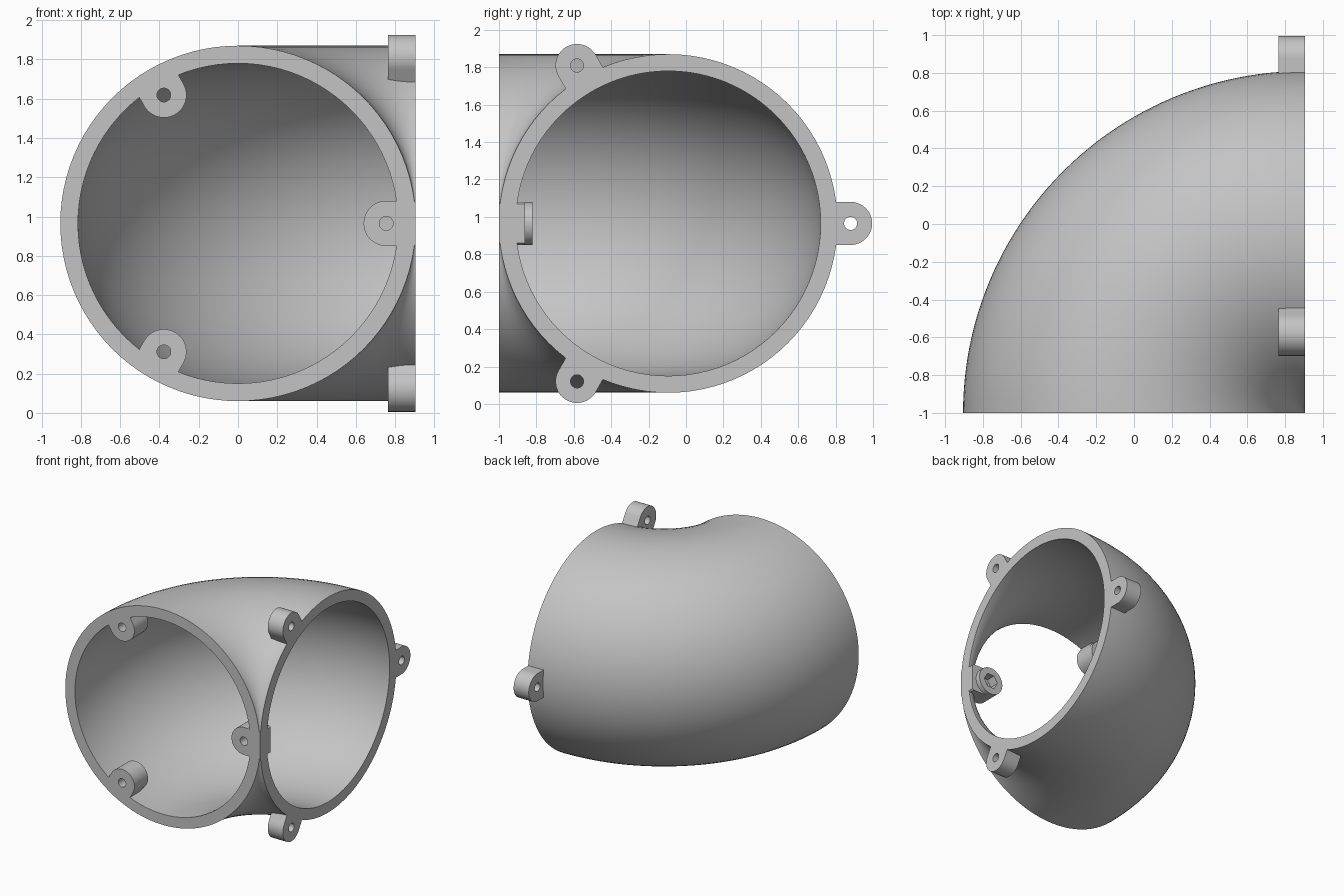
import bpy, bmesh
from math import sin, cos, pi, radians
from mathutils import Vector

cube = bpy.data.objects.get("Cube")
if cube:
    bpy.data.objects.remove(cube, do_unlink=True)

R_OUT, R_IN = 0.905, 0.815        # pipe radii; bend radius equals R_OUT
MID_Z = 0.965
LUG_R, HOLE_R, HEX_R = 0.115, 0.035, 0.065
LUG_DEPTH = 0.14

grey = bpy.data.materials.new("plain_grey")
grey.use_nodes = True
colour = (0.55, 0.55, 0.55, 1)
grey.diffuse_color = colour
grey.node_tree.nodes["Principled BSDF"].inputs["Base Color"].default_value = colour


def loft(name, rings, closed=True):
    """Skin equal-length rings of points; closed joins the last to the first."""
    bm = bmesh.new()
    loops = [[bm.verts.new(p) for p in ring] for ring in rings]
    n = len(rings[0])
    pairs = list(zip(loops, loops[1:]))
    if closed:
        pairs.append((loops[-1], loops[0]))
    else:
        bm.faces.new(loops[0])
        bm.faces.new(loops[-1])
    for a, b in pairs:
        for i in range(n):
            j = (i + 1) % n
            bm.faces.new((a[i], a[j], b[j], b[i]))
    bmesh.ops.remove_doubles(bm, verts=bm.verts, dist=0.0001)
    bmesh.ops.recalc_face_normals(bm, faces=bm.faces)
    mesh = bpy.data.meshes.new(name)
    bm.to_mesh(mesh)
    bm.free()
    mesh.materials.append(grey)
    obj = bpy.data.objects.new(name, mesh)
    bpy.context.collection.objects.link(obj)
    bpy.ops.object.select_all(action='DESELECT')
    obj.select_set(True)
    bpy.context.view_layer.objects.active = obj
    bpy.ops.object.shade_smooth_by_angle(angle=radians(30))
    return obj


# Hollow quarter-turn elbow, swept about a vertical axis at the inner corner
def pipe_ring(radius, sweep, count=96):
    ring = []
    for i in range(count):
        a = 2 * pi * i / count
        rho = R_OUT - radius * cos(a)
        ring.append((R_OUT - rho * cos(sweep), -1 + rho * sin(sweep),
                     MID_Z + radius * sin(a)))
    return ring


STEPS = 48
sweeps = [pi / 2 * i / STEPS for i in range(STEPS + 1)]
loft("elbow_shell", [pipe_ring(R_OUT, s) for s in sweeps]
     + [pipe_ring(R_IN, s) for s in reversed(sweeps)])


# Lug outlines, given as radius at an angle from the direction of the wall
def round_outline(radius):
    return lambda a: radius


def tongue_outline(reach):
    def radius(a):
        if cos(a) < 1e-6:
            return LUG_R
        return min(LUG_R / max(abs(sin(a)), 1e-6), reach / cos(a))
    return radius


def hex_outline(a):
    return HEX_R * cos(pi / 6) / cos(a % (pi / 3) - pi / 6)


def lug(name, centre, to_wall, inward, profile):
    side = inward.cross(to_wall)
    angles = [2 * pi * i / 72 for i in range(72)]
    loft(name, [[centre + inward * depth
                 + (to_wall * cos(a) + side * sin(a)) * outline(a)
                 for a in angles] for outline, depth in profile])


X, Y, Z = Vector((1, 0, 0)), Vector((0, 1, 0)), Vector((0, 0, 1))
front_mid = Vector((0, -1, MID_Z))
side_mid = Vector((R_OUT, -0.095, MID_Z))
hole, boss = round_outline(HOLE_R), round_outline(LUG_R)

for i, place in enumerate(("middle", "upper", "lower")):
    turn = 2 * pi * i / 3

    # Inner lugs of the front opening, with a hexagonal nut pocket behind
    radial = X * cos(turn) + Z * sin(turn)
    tongue = tongue_outline(0.15 if i == 0 else 0.11)
    lug("front_lug_" + place, front_mid + radial * 0.755, radial, Y,
        [(tongue, 0), (tongue, LUG_DEPTH), (boss, LUG_DEPTH), (boss, 0.18),
         (hex_outline, 0.18), (hex_outline, 0.1), (hole, 0.1), (hole, 0)])

    # Outer lugs of the side opening, with plain screw holes
    radial = Y * cos(turn) + Z * sin(turn)
    tongue = tongue_outline(0.12)
    lug("side_lug_" + place, side_mid + radial * 0.975, -radial, -X,
        [(tongue, 0), (tongue, LUG_DEPTH), (hole, LUG_DEPTH), (hole, 0)])

    # Thin curved lip running on behind the upper and lower side lugs
    if i:
        rings = []
        for k in range(9):
            a = turn + 0.11 * (k - 4) / 4
            d = Y * cos(a) + Z * sin(a)
            rings.append([side_mid + d * r - X * depth for r, depth in
                          ((0.885, 0.13), (R_OUT, 0.13),
                           (R_OUT, 0.215), (0.885, 0.215))])
        loft("lug_lip_" + place, rings, closed=False)
